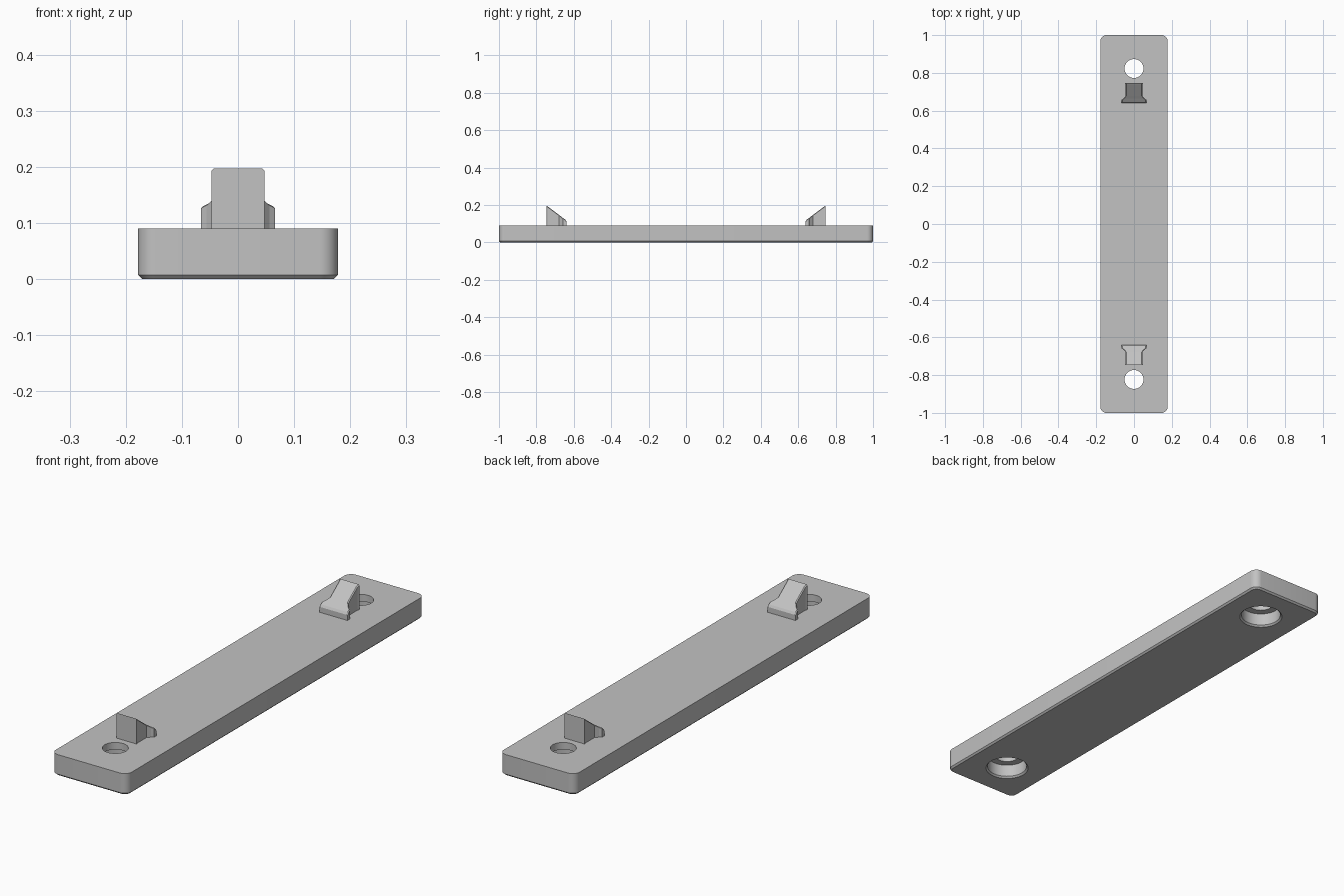
import bpy, bmesh, math

default = bpy.data.objects.get("Cube")
if default:
    bpy.data.objects.remove(default, do_unlink=True)

grey = bpy.data.materials.new("plain_grey")
grey.use_nodes = True
colour = (0.54, 0.54, 0.54, 1)
grey.diffuse_color = colour
grey.node_tree.nodes["Principled BSDF"].inputs["Base Color"].default_value = colour

HALF_W, HEIGHT = 0.178, 0.09
HOLE_Y = 0.823


def make_object(name, bm):
    bmesh.ops.recalc_face_normals(bm, faces=bm.faces)
    mesh = bpy.data.meshes.new(name)
    bm.to_mesh(mesh)
    bm.free()
    mesh.materials.append(grey)
    obj = bpy.data.objects.new(name, mesh)
    bpy.context.collection.objects.link(obj)
    return obj


def loft(bm, rings, closed=False):
    """Skin rings of points; caps both ends."""
    rings = [[bm.verts.new(p) for p in ring] for ring in rings]
    n = len(rings[0])
    for a, b in zip(rings, rings[1:]):
        for i in range(n):
            j = (i + 1) % n
            bm.faces.new((a[i], a[j], b[j], b[i]))
    bm.faces.new(rings[0])
    bm.faces.new(rings[-1])


def rounded_ring(inset, z, radius=0.032, steps=8):
    """Rounded rectangle outline of the plate."""
    pts = []
    for k, (sx, sy) in enumerate([(1, 1), (-1, 1), (-1, -1), (1, -1)]):
        for i in range(steps + 1):
            a = math.pi / 2 * (k + i / steps)
            pts.append((sx * (HALF_W - radius) + (radius - inset) * math.cos(a),
                        sy * (1 - radius) + (radius - inset) * math.sin(a), z))
    return pts


# Base plate with rounded corners and a chamfered underside
bm = bmesh.new()
loft(bm, [rounded_ring(0.007, 0), rounded_ring(0, 0.007), rounded_ring(0, HEIGHT)])
plate = make_object("base_plate", bm)

# Stepped screw holes: chamfered counterbore below, small hole through the top
HOLE_PROFILE = [(0.093, -0.005), (0.088, 0), (0.081, 0.007), (0.081, 0.06),
                (0.05, 0.06), (0.05, 0.12)]
for label, side in (("front", -1), ("back", 1)):
    bm = bmesh.new()
    loft(bm, [[(r * math.cos(math.tau * i / 48),
                side * HOLE_Y + r * math.sin(math.tau * i / 48), z)
               for i in range(48)] for r, z in HOLE_PROFILE])
    cutter = make_object(label + "_hole_cutter", bm)
    cutter.hide_render = True
    mod = plate.modifiers.new(label + "_hole", "BOOLEAN")
    mod.operation = "DIFFERENCE"
    mod.solver = "EXACT"
    mod.object = cutter
    bpy.context.view_layer.objects.active = plate
    bpy.ops.object.modifier_apply(modifier=mod.name)
    bpy.data.objects.remove(cutter, do_unlink=True)

# Sloped catches: tall at the outer end, flared lip at the inner end
# Each station is distance from the middle, half width, height
STATIONS = [(0.64, 0.066, 0.113), (0.646, 0.066, 0.122), (0.657, 0.066, 0.13),
            (0.664, 0.056, 0.135), (0.678, 0.044, 0.146),
            (0.738, 0.044, 0.191), (0.747, 0.047, 0.197)]
for label, side in (("front", -1), ("back", 1)):
    bm = bmesh.new()
    c = 0.004
    rings = []
    for d, w, z in STATIONS:
        section = [(-w, HEIGHT - 0.002), (w, HEIGHT - 0.002), (w, z - c),
                   (w - c, z), (c - w, z), (-w, z - c)]
        rings.append([(x, side * d, h) for x, h in section])
    loft(bm, rings)
    make_object(label + "_catch", bm)

# Smooth the curved walls, keep edges sharp
bpy.ops.object.select_all(action="DESELECT")
plate.select_set(True)
bpy.context.view_layer.objects.active = plate
bpy.ops.object.shade_smooth_by_angle(angle=math.radians(30))
